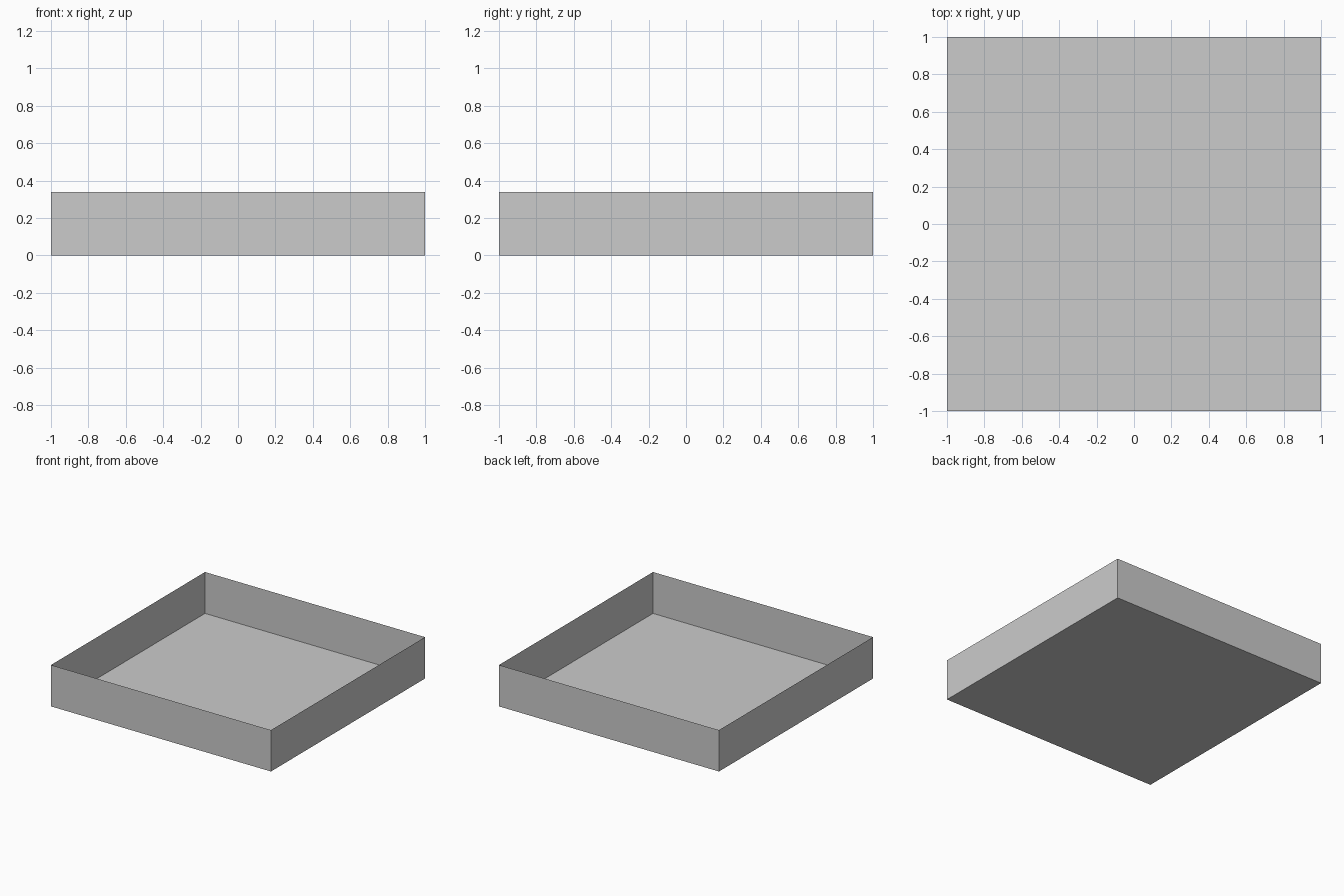
import bpy
import bmesh
from mathutils import Matrix

if "Cube" in bpy.data.objects:
    bpy.data.objects.remove(bpy.data.objects["Cube"])

WIDTH, DEPTH, HEIGHT = 2.0, 2.0, 0.34

# Open tray: a thin-sheet box without its top face
bm = bmesh.new()
size = Matrix.Translation((0, 0, HEIGHT / 2)) @ Matrix.Diagonal((WIDTH, DEPTH, HEIGHT, 1))
bmesh.ops.create_cube(bm, size=1, matrix=size)
bm.normal_update()
top = [f for f in bm.faces if f.normal.z > 0.9]
bmesh.ops.delete(bm, geom=top, context='FACES_ONLY')

mesh = bpy.data.meshes.new("open_tray")
bm.to_mesh(mesh)
bm.free()
tray = bpy.data.objects.new("open_tray", mesh)
bpy.context.collection.objects.link(tray)
